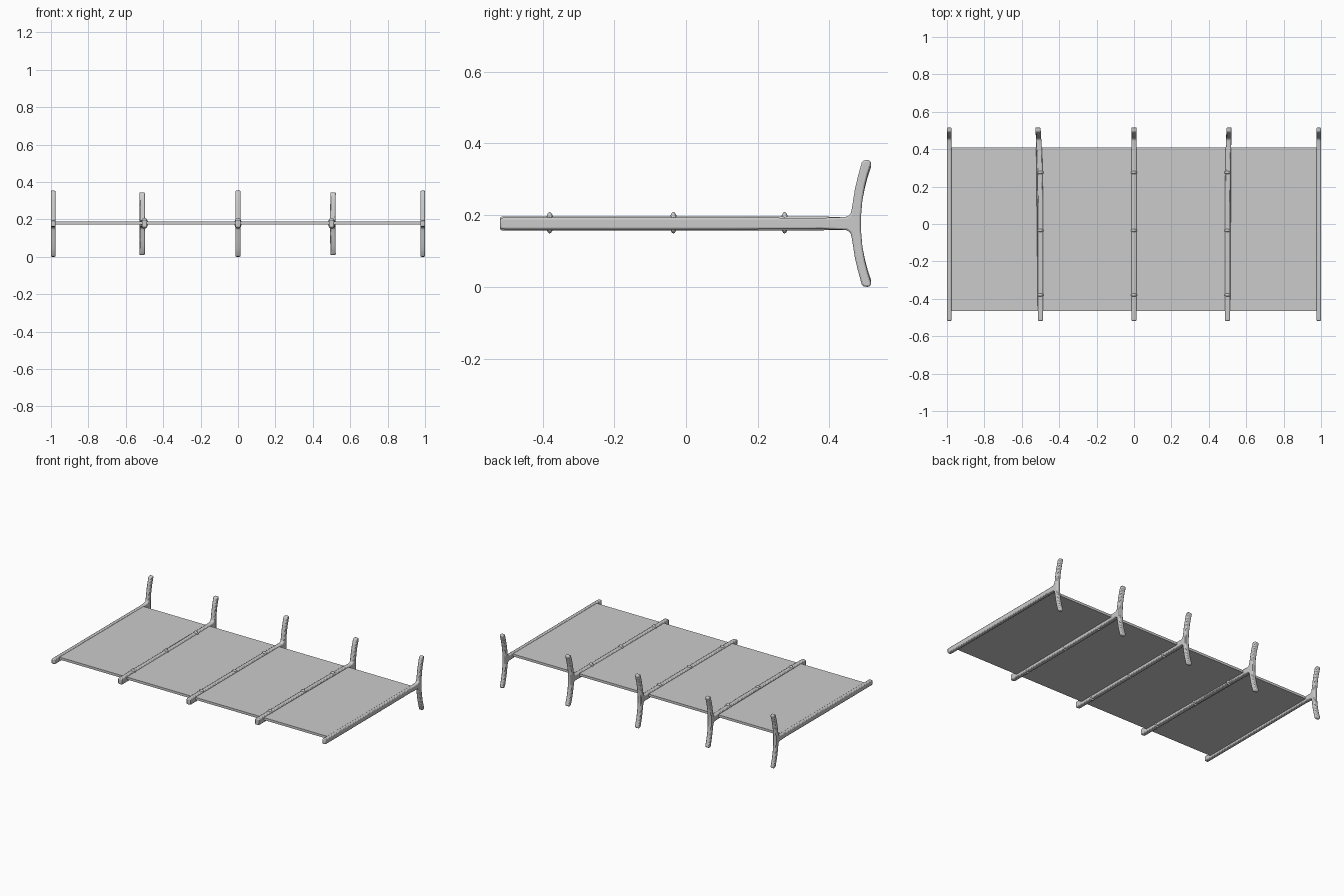
import bpy, bmesh, math
from mathutils import Matrix

if "Cube" in bpy.data.objects:
    bpy.data.objects.remove(bpy.data.objects["Cube"])

ZC = 0.177  # height of the symmetry plane


def finish(name, bm, bevel=0.0):
    bmesh.ops.recalc_face_normals(bm, faces=bm.faces[:])
    me = bpy.data.meshes.new(name)
    bm.to_mesh(me)
    bm.free()
    ob = bpy.data.objects.new(name, me)
    bpy.context.collection.objects.link(ob)
    if bevel:
        m = ob.modifiers.new("soft_edges", 'BEVEL')
        m.width, m.segments, m.limit_method = bevel, 2, 'ANGLE'
    bpy.ops.object.select_all(action='DESELECT')
    ob.select_set(True)
    bpy.context.view_layer.objects.active = ob
    bpy.ops.object.shade_smooth_by_angle(angle=math.radians(40))
    return ob


def forked_pole(name, x, width, half, tip, lean=0.0, bevel=0.005):
    """Side profile of a pole with a curved fork at the back, extruded in x."""
    s = tip / 0.177
    upper = [(-0.518, half - 0.001), (-0.50, half), (-0.2, half), (0.1, half),
             (0.38, half - 0.001), (0.448, 0.018), (0.459, 0.026), (0.463, 0.045),
             (0.471, 0.096 * s), (0.479, 0.130 * s), (0.490, 0.170 * s),
             (0.495, 0.176 * s), (0.512, 0.177 * s), (0.517, 0.168 * s),
             (0.507, 0.138 * s), (0.499, 0.106 * s), (0.492, 0.066), (0.488, 0.02)]
    outline = upper + [(y, -z) for y, z in reversed(upper)]
    bm = bmesh.new()
    face = bm.faces.new([bm.verts.new((-width / 2, y, z)) for y, z in outline])
    ext = bmesh.ops.extrude_face_region(bm, geom=[face])
    bmesh.ops.translate(bm, vec=(width, 0, 0),
                        verts=[v for v in ext["geom"] if isinstance(v, bmesh.types.BMVert)])
    # fork swings slightly sideways towards its tips
    for v in bm.verts:
        t = max(0.0, (v.co.y - 0.30) / 0.22)
        v.co.x += x + lean * t
        v.co.z += ZC
    return finish(name, bm, bevel)


def knot(name, x, y):
    bm = bmesh.new()
    bmesh.ops.create_uvsphere(bm, u_segments=12, v_segments=8, radius=1,
                              matrix=Matrix.Translation((x, y, ZC + 0.002))
                              @ Matrix.Diagonal((0.019, 0.011, 0.030, 1)))
    return finish(name, bm)


# thin sheet stretched between the poles
bm = bmesh.new()
bmesh.ops.create_cube(bm, size=1, matrix=Matrix.Translation((0, -0.0275, 0.182))
                      @ Matrix.Diagonal((1.976, 0.875, 0.016, 1)))
finish("sheet", bm)

# plain poles at both ends
for side, x in (("left", -0.988), ("right", 0.988)):
    forked_pole(f"end_pole_{side}", x, 0.024, 0.0165, 0.177)

# knotted poles in between
for label, x, lean, tip in (("left", -0.5, -0.014, 0.168), ("middle", 0.0, 0.0, 0.177),
                            ("right", 0.5, 0.009, 0.168)):
    forked_pole(f"inner_pole_{label}", x, 0.028, 0.020, tip, lean, 0.007)
    for i, y in enumerate((-0.38, -0.035, 0.275)):
        knot(f"pole_knot_{label}_{i + 1}", x, y)
